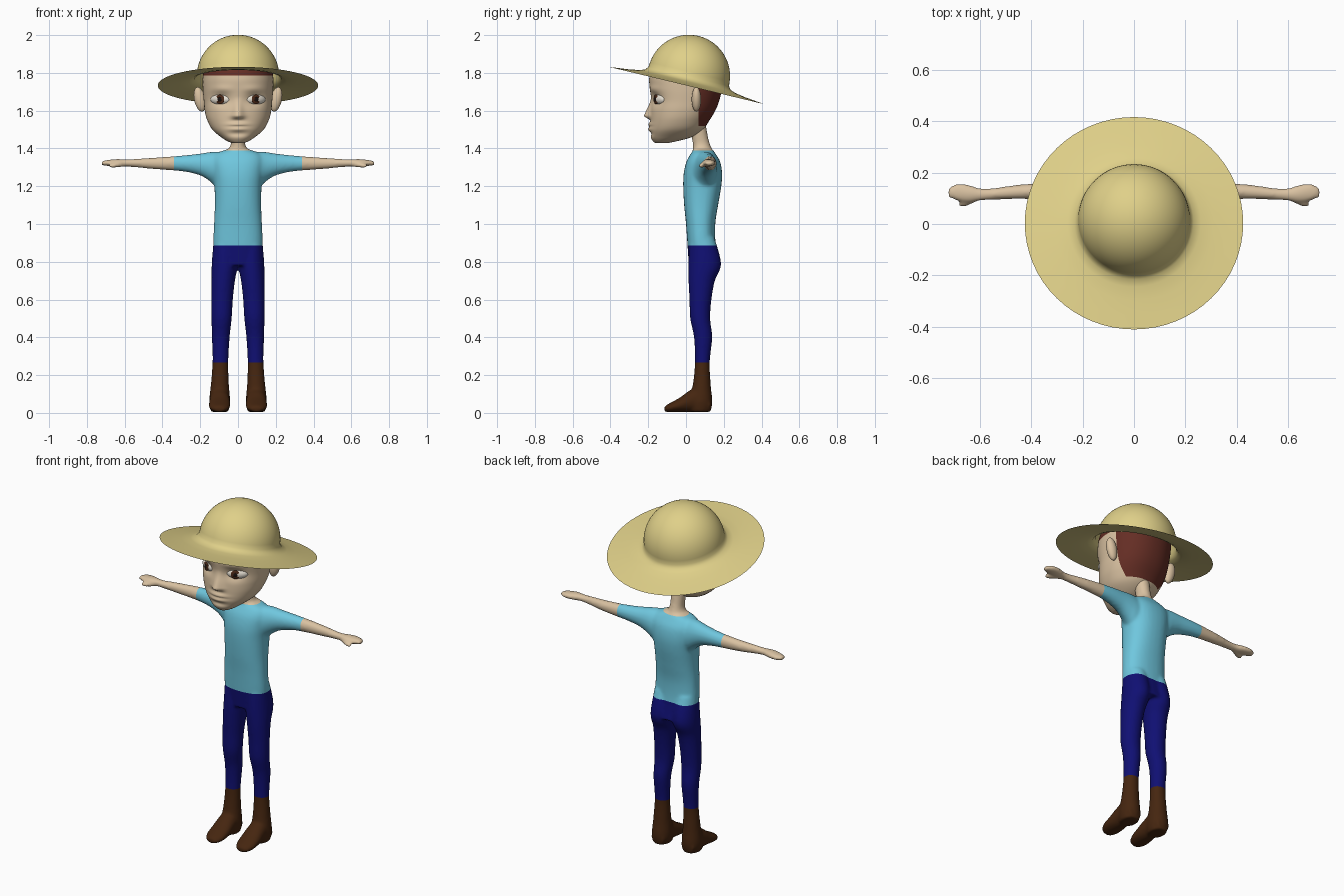
import bpy, bmesh, math
from mathutils import Matrix, Vector

if "Cube" in bpy.data.objects:
    bpy.data.objects.remove(bpy.data.objects["Cube"])


def mat(name, rgb):
    m = bpy.data.materials.new(name)
    m.diffuse_color = (*rgb, 1)
    m.use_nodes = True
    m.node_tree.nodes["Principled BSDF"].inputs["Base Color"].default_value = m.diffuse_color
    return m


SKIN = mat("skin", (0.70, 0.54, 0.36))
STRAW = mat("straw", (0.74, 0.63, 0.25))
CYAN = mat("light_blue_cloth", (0.16, 0.57, 0.73))
NAVY = mat("navy_cloth", (0.005, 0.005, 0.17))
LEATHER = mat("brown_leather", (0.06, 0.019, 0.005))
HAIR = mat("auburn_hair", (0.13, 0.027, 0.018))
WHITE = mat("eye_white", (0.80, 0.75, 0.66))
IRIS = mat("brown_iris", (0.075, 0.024, 0.01))
PUPIL = mat("dark_pupil", (0.01, 0.006, 0.005))


def make(name, bm, *mats):
    bmesh.ops.recalc_face_normals(bm, faces=bm.faces)
    for f in bm.faces:
        f.smooth = True
    me = bpy.data.meshes.new(name)
    bm.to_mesh(me)
    bm.free()
    for m in mats:
        me.materials.append(m)
    ob = bpy.data.objects.new(name, me)
    bpy.context.collection.objects.link(ob)
    return ob


def spline(rings, steps):
    """Catmull-Rom interpolation between rows of numbers."""
    out = []
    for i in range(len(rings) - 1):
        p0, p1 = rings[max(i - 1, 0)], rings[i]
        p2, p3 = rings[i + 1], rings[min(i + 2, len(rings) - 1)]
        for k in range(steps):
            t = k / steps
            out.append([0.5 * (2 * b + (c - a) * t + (2 * a - 5 * b + 4 * c - d) * t * t
                               + (3 * b - a - 3 * c + d) * t ** 3)
                        for a, b, c, d in zip(p0, p1, p2, p3)])
    return out + [list(rings[-1])]


def loft(bm, rings, axis="z", side=1, steps=5, seg=32, power=2.0, shape=None):
    """Closed tube; each ring = position, two centre values, two radii."""
    rows = []
    for t, ca, cb, ra, rb in spline(rings, steps):
        row = []
        for i in range(seg):
            w = 2 * math.pi * i / seg
            c, s = math.cos(w), math.sin(w)
            a = ca + ra * math.copysign(abs(c) ** (2 / power), c)
            b = cb + rb * math.copysign(abs(s) ** (2 / power), s)
            co = {"z": (a, b, t), "x": (t, a, b), "y": (a, t, b)}[axis]
            if shape:
                co = shape(*co)
            row.append(bm.verts.new((co[0] * side, co[1], co[2])))
        rows.append(row)
    for r, q in zip(rows, rows[1:]):
        for i in range(seg):
            j = (i + 1) % seg
            bm.faces.new((r[i], r[j], q[j], q[i]))
    bm.faces.new(rows[0])
    bm.faces.new(rows[-1])


def cut(bm, co, no):
    bmesh.ops.bisect_plane(bm, geom=bm.verts[:] + bm.edges[:] + bm.faces[:],
                           dist=1e-5, plane_co=co, plane_no=no)


def zring(z, hw, front, back, cx=0):
    return (z, cx, (front + back) / 2, hw, (back - front) / 2)


# Body volumes: torso, neck, arms, legs and feet, fused into one smooth skin
bm = bmesh.new()
loft(bm, [zring(*r) for r in (
    (.78, .125, .015, .18), (.885, .131, .008, .158), (1.0, .127, 0, .155),
    (1.1, .123, -.01, .170), (1.2, .125, -.015, .187), (1.27, .133, -.012, .191),
    (1.33, .138, .002, .181), (1.37, .12, .024, .158), (1.395, .06, .042, .14))], power=2.3)
loft(bm, [zring(*r) for r in (
    (1.34, .07, .03, .15), (1.385, .055, .036, .14), (1.42, .039, .036, .128),
    (1.46, .038, .03, .117), (1.53, .042, .02, .105))])
for s in (1, -1):
    loft(bm, [(.05, .095, 1.28, .07, .10), (.11, .10, 1.288, .066, .095),
              (.15, .108, 1.304, .056, .077), (.20, .115, 1.315, .047, .058),
              (.27, .123, 1.32, .039, .045), (.34, .127, 1.321, .033, .038),
              (.45, .125, 1.321, .028, .030), (.58, .115, 1.323, .022, .020),
              (.64, .118, 1.324, .034, .020), (.69, .124, 1.323, .033, .016),
              (.723, .122, 1.322, .018, .010)], "x", s)
    loft(bm, [(.60, .110, 1.318, .016, .014), (.64, .090, 1.312, .016, .013),
              (.665, .080, 1.308, .015, .012), (.682, .076, 1.307, .008, .008)], "x", s)
    loft(bm, [zring(*r) for r in (
        (.93, .062, .02, .15, .066), (.79, .069, .012, .186, .070),
        (.70, .062, .013, .153, .078), (.60, .057, .018, .135, .084),
        (.50, .054, .022, .128, .087), (.40, .047, .042, .139, .091),
        (.27, .042, .047, .126, .093), (.15, .048, .036, .131, .096),
        (.06, .056, .015, .140, .097), (.005, .046, .02, .13, .097))], "z", s)
    loft(bm, [(.13, .097, .04, .04, .035), (.07, .097, .07, .05, .065),
              (.02, .097, .062, .054, .057), (-.03, .097, .044, .057, .039),
              (-.07, .098, .032, .055, .028), (-.10, .098, .024, .042, .02),
              (-.115, .098, .02, .024, .012)], "y", s)
source = make("body_source", bm)
m = source.modifiers.new("fuse", "REMESH")
m.mode, m.voxel_size = "VOXEL", 0.008
m = source.modifiers.new("relax", "SMOOTH")
m.factor, m.iterations = 0.5, 8
bpy.context.view_layer.update()
skin = bpy.data.meshes.new_from_object(
    source.evaluated_get(bpy.context.evaluated_depsgraph_get()))
bpy.data.objects.remove(source)


# Cut the skin along the garment borders and split it into named parts
def region(c):
    if c.z < .268:
        return "boots"
    if c.z < .885:
        return "trousers"
    if abs(c.x) > .34:
        return "arms"
    return "neck" if c.z > 1.39 and abs(c.x) < .1 else "shirt"


for name, material in (("boots", LEATHER), ("trousers", NAVY), ("shirt", CYAN),
                       ("arms", SKIN), ("neck", SKIN)):
    bm = bmesh.new()
    bm.from_mesh(skin)
    for z in (.268, .885, 1.39):
        cut(bm, (0, 0, z), (0, 0, 1))
    for x in (-.34, .34):
        cut(bm, (x, 0, 0), (1, 0, 0))
    drop = [f for f in bm.faces if region(f.calc_center_median()) != name]
    bmesh.ops.delete(bm, geom=drop, context="FACES")
    for f in bm.faces:
        f.material_index = 0
    make(name, bm, material)


# Head with sculpted nose, lips and eye sockets
def bump(v, c, w):
    return math.exp(-((v - c) / w) ** 2)


def face(x, y, z):
    if y < -.04:
        t = min(max((1.67 - z) / .095, 0), 1)
        fade = min(max((z - 1.55) / .02, 0), 1)
        y -= .034 * t ** 1.2 * fade * bump(x, 0, .015 + .016 * t)
        y += .020 * bump(abs(x), .09, .045) * bump(z, 1.66, .032)
        y -= .006 * bump(abs(x), .085, .06) * bump(z, 1.715, .018)
        y -= .011 * bump(x, 0, .05) * (bump(z, 1.528, .009) + bump(z, 1.502, .011))
        y += .006 * bump(x, 0, .05) * bump(z, 1.477, .012)
    return x, y, z


bm = bmesh.new()
loft(bm, [zring(*r) for r in (
    (1.428, .028, -.162, -.10), (1.438, .055, -.174, -.05), (1.46, .090, -.187, .03),
    (1.50, .136, -.190, .09), (1.55, .163, -.189, .125), (1.60, .176, -.187, .155),
    (1.65, .181, -.184, .175), (1.71, .186, -.190, .190), (1.77, .187, -.195, .200),
    (1.83, .180, -.180, .190), (1.88, .152, -.148, .165), (1.92, .105, -.095, .115),
    (1.94, .03, -.02, .045))], steps=8, seg=128, power=2.15, shape=face)
for z in (1.785, 1.52):
    cut(bm, (0, 0, z), (0, 0, 1))
cut(bm, (0, .065, 0), (0, 1, 0))
for f in bm.faces:
    c = f.calc_center_median()
    f.material_index = int(c.z > 1.785 or (c.y > .065 and c.z > 1.52))
make("head", bm, SKIN, HAIR)


def ellipsoid(name, loc, radii, material, rot=Matrix()):
    bm = bmesh.new()
    bmesh.ops.create_uvsphere(bm, u_segments=32, v_segments=20, radius=1)
    bm.transform(Matrix.Translation(loc) @ rot @ Matrix.Diagonal((*radii, 1)))
    make(name, bm, material)


# Ears and eyes, one of each per side
for s, side in ((1, "left"), (-1, "right")):
    ellipsoid(side + "_ear", (s * .202, .055, 1.66), (.03, .025, .066), SKIN,
              Matrix.Rotation(s * math.radians(12), 4, "Y"))
    turn = Matrix.Rotation(s * math.radians(27), 4, "Z")
    eye, out = Vector((s * .09, -.135, 1.66)), turn @ Vector((0, -1, 0))
    gaze = eye + Vector((-s * .007, 0, 0))
    ellipsoid(side + "_eye", eye, (.060, .030, .031), WHITE, turn)
    ellipsoid(side + "_iris", gaze + out * .027, (.026, .006, .025), IRIS, turn)
    ellipsoid(side + "_pupil", gaze + out * .031, (.012, .0045, .012), PUPIL, turn)

# Sun hat: revolved brim and dome, tipped back
profile = [(.425, 0), (.37, .006), (.31, .013), (.26, .022), (.232, .032), (.219, .05)]
profile += [(.218 * math.cos(math.radians(a)), .052 + .218 * math.sin(math.radians(a)))
            for a in range(6, 91, 6)]
bm = bmesh.new()
pts = [bm.verts.new((r, 0, z)) for r, z in profile]
edges = [bm.edges.new(p) for p in zip(pts, pts[1:])]
bmesh.ops.spin(bm, geom=pts + edges, axis=(0, 0, 1), cent=(0, 0, 0),
               angle=2 * math.pi, steps=64)
bmesh.ops.remove_doubles(bm, verts=bm.verts, dist=1e-4)
bm.transform(Matrix.Translation((0, .003, 1.733))
             @ Matrix.Rotation(math.radians(-13.5), 4, "X"))
make("sun_hat", bm, STRAW)
